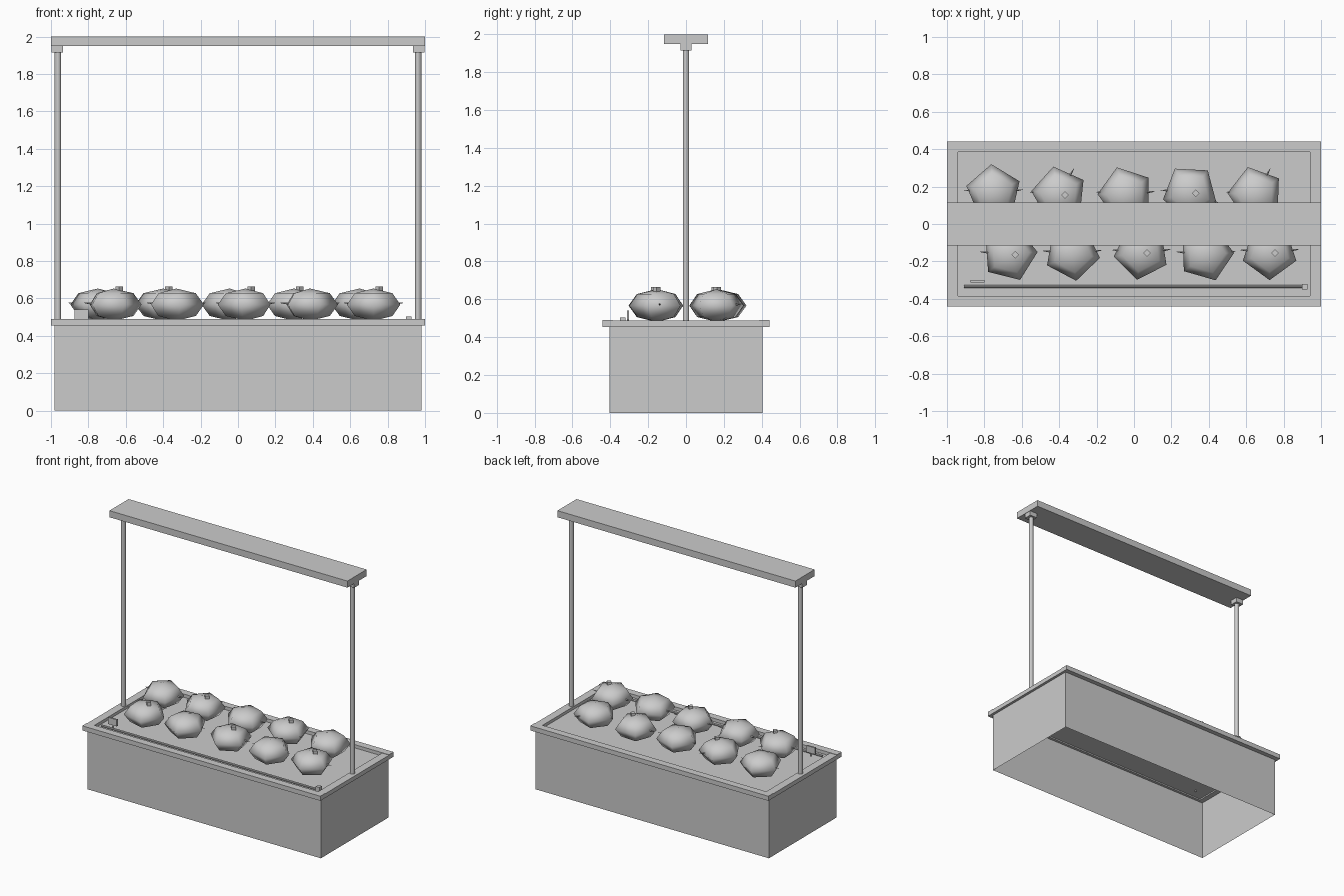
import bpy, bmesh, math, random
from mathutils import Matrix, Vector

if "Cube" in bpy.data.objects:
    bpy.data.objects.remove(bpy.data.objects["Cube"])

random.seed(4)
grey = bpy.data.materials.new("light grey")
grey.diffuse_color = (0.6, 0.6, 0.6, 1)
grey.use_nodes = True
grey.node_tree.nodes["Principled BSDF"].inputs["Base Color"].default_value = grey.diffuse_color


def finish(bm, name, smooth=False):
    me = bpy.data.meshes.new(name)
    bm.to_mesh(me)
    bm.free()
    for p in me.polygons:
        p.use_smooth = smooth
    me.materials.append(grey)
    ob = bpy.data.objects.new(name, me)
    bpy.context.collection.objects.link(ob)
    return ob


def box(name, x0, x1, y0, y1, z0, z1, open_bottom=False):
    bm = bmesh.new()
    m = Matrix.Translation(((x0 + x1) / 2, (y0 + y1) / 2, (z0 + z1) / 2)) @ \
        Matrix.Diagonal((x1 - x0, y1 - y0, z1 - z0, 1))
    bmesh.ops.create_cube(bm, size=1, matrix=m)
    if open_bottom:
        bm.normal_update()
        bmesh.ops.delete(bm, geom=[f for f in bm.faces if f.normal.z < -0.5],
                         context='FACES')
    return finish(bm, name)


def rod(name, a, b, r0, r1=None, n=8, smooth=False):
    a, b = Vector(a), Vector(b)
    d = b - a
    bm = bmesh.new()
    m = Matrix.Translation((a + b) / 2) @ d.to_track_quat('Z', 'Y').to_matrix().to_4x4()
    bmesh.ops.create_cone(bm, cap_ends=True, segments=n, radius1=r0,
                          radius2=r0 if r1 is None else r1, depth=d.length, matrix=m)
    return finish(bm, name, smooth)


# trough, open underneath, its top is the soil bed
box("trough", -0.98, 0.98, -0.405, 0.405, 0, 0.465, open_bottom=True)

# rim rails, posts and collars, mirrored
for s, side in ((-1, "a"), (1, "b")):
    ys = sorted((s * 0.385, s * 0.44))
    box("long_rim_" + side, -1, 1, ys[0], ys[1], 0.455, 0.49)
    xs = sorted((s * 0.94, s * 1.0))
    box("end_rim_" + side, xs[0], xs[1], -0.385, 0.385, 0.455, 0.487)
    rod("post_" + side, (s * 0.963, 0, 0.47), (s * 0.963, 0, 1.93), 0.017, n=12)
    xs = sorted((s * 0.935, s * 0.997))
    box("collar_" + side, xs[0], xs[1], -0.03, 0.03, 1.915, 1.95)

# overhead lamp bar
box("lamp_bar", -1, 1, -0.115, 0.115, 1.95, 2.0)

# plants: x, y, rotation of one corner, bud on top
plants = [(-0.75, 0.17, 77, 0), (-0.40, 0.16, 84, 1), (-0.045, 0.16, 90, 0),
          (0.30, 0.17, 105, 1), (0.65, 0.16, 88, 0),
          (-0.665, -0.16, -86, 1), (-0.33, -0.155, -100, 0), (0.04, -0.15, -117, 1),
          (0.385, -0.16, -88, 0), (0.725, -0.15, -108, 1)]
for i, (x, y, rot, bud) in enumerate(plants):
    bm = bmesh.new()
    m = Matrix.Translation((x, y, 0.567)) @ Matrix.Rotation(math.radians(rot), 4, 'Z') @ \
        Matrix.Diagonal((0.15, 0.15, 0.086, 1))
    bmesh.ops.create_uvsphere(bm, u_segments=5, v_segments=4, radius=1, matrix=m)
    finish(bm, f"plant_{i}", smooth=True)
    # small spikes on the sides
    for a in (176, random.choice((5, 60, -20))):
        c, s = math.cos(math.radians(a)), math.sin(math.radians(a))
        rod(f"spike_{i}_{a}", (x + 0.11 * c, y + 0.11 * s, 0.572),
            (x + 0.158 * c, y + 0.158 * s, 0.576), 0.007, 0.001, 4)
    if bud:
        rod(f"bud_{i}", (x + 0.03, y - 0.005, 0.638), (x + 0.03, y - 0.005, 0.665), 0.02, n=4)

# watering pipe with end fitting
rod("water_pipe", (-0.91, -0.335, 0.476), (0.91, -0.335, 0.476), 0.008)
box("pipe_fitting", 0.898, 0.928, -0.35, -0.32, 0.465, 0.503)

# plant label on a stake
box("label", -0.873, -0.80, -0.313, -0.3, 0.49, 0.54)
rod("label_stake", (-0.836, -0.306, 0.45), (-0.836, -0.306, 0.5), 0.005, n=6)
